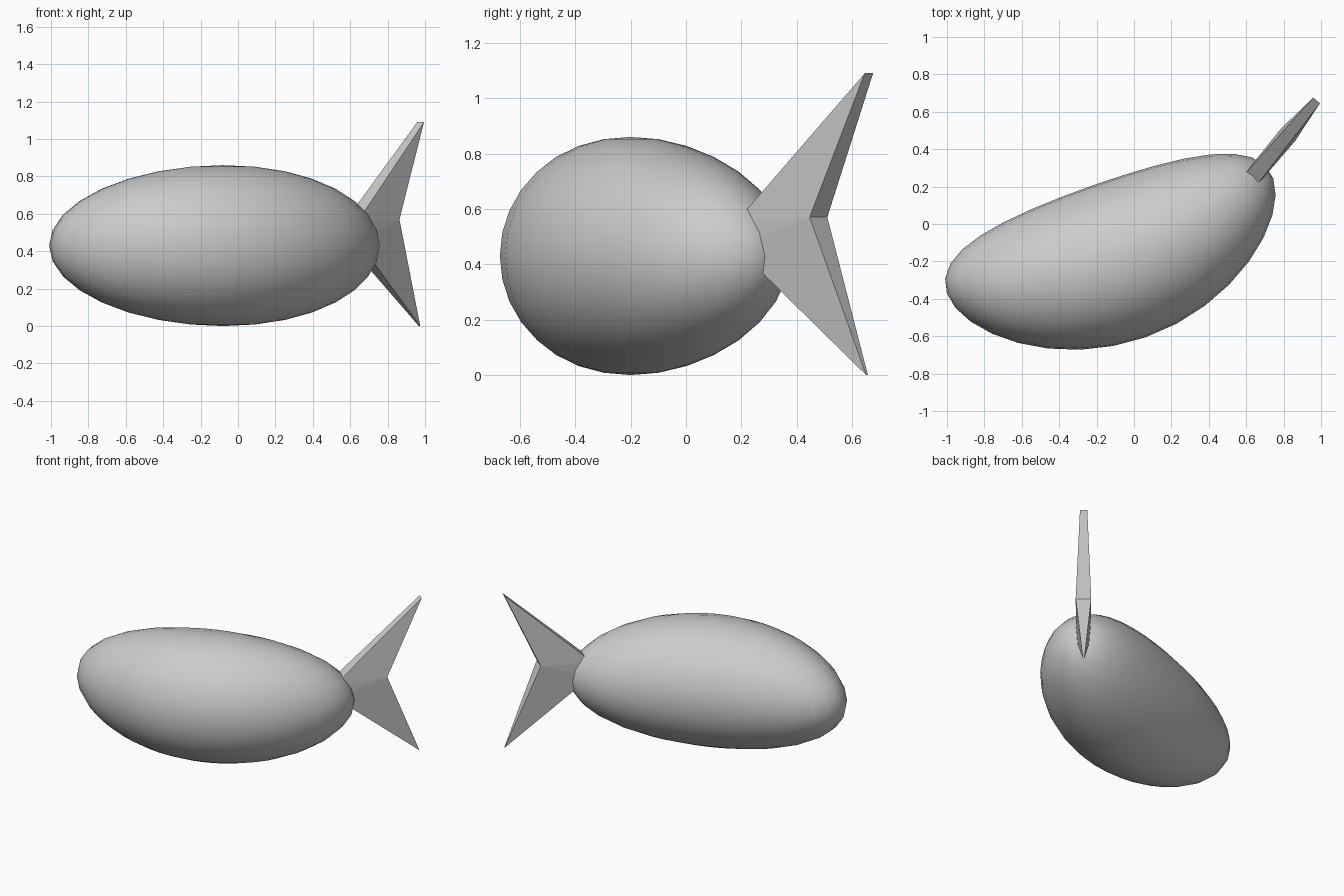
import bpy
import bmesh
import math
from mathutils import Vector

cube = bpy.data.objects.get("Cube")
if cube:
    bpy.data.objects.remove(cube, do_unlink=True)

grey = bpy.data.materials.new("plain grey")
grey.use_nodes = True
colour = (0.6, 0.6, 0.6, 1)
grey.diffuse_color = colour
grey.node_tree.nodes["Principled BSDF"].inputs["Base Color"].default_value = colour


def add_object(name, bm):
    bmesh.ops.recalc_face_normals(bm, faces=bm.faces)
    mesh = bpy.data.meshes.new(name)
    bm.to_mesh(mesh)
    bm.free()
    mesh.materials.append(grey)
    obj = bpy.data.objects.new(name, mesh)
    bpy.context.collection.objects.link(obj)
    return obj


# Body: a long sphere whose two ends curve toward the back
angle = math.radians(19.4)
along = Vector((math.cos(angle), math.sin(angle), 0))
across = Vector((-math.sin(angle), math.cos(angle), 0))
centre = Vector((-0.08, -0.2, 0.43))
length, radius, bend = 0.925, 0.43, 0.145

bm = bmesh.new()
bmesh.ops.create_uvsphere(bm, u_segments=32, v_segments=16, radius=1)
for v in bm.verts:
    x, y, z = v.co
    v.co = (centre + along * length * x
            + across * (radius * y + bend * x * x)
            + Vector((0, 0, radius * z)))
for f in bm.faces:
    f.smooth = True
add_object("body", bm)

# Tail fin: forked plate, (distance along fin, height, thickness)
root = Vector((0.635, 0.25, 0))
fin_dir = Vector((0.64, 0.77, 0)).normalized()
fin_side = Vector((fin_dir.y, -fin_dir.x, 0))
outline = [
    (-0.05, 0.555, 0.09),
    (0.534, 1.09, 0.047),
    (0.297, 0.57, 0.1),
    (0.525, 0.0, 0.01),
    (-0.05, 0.46, 0.09),
]

bm = bmesh.new()
sides = []
for sign in (1, -1):
    sides.append([bm.verts.new(root + fin_dir * t + fin_side * sign * thick / 2
                               + Vector((0, 0, h)))
                  for t, h, thick in outline])
n = len(outline)
for side in sides:
    # split each forked side at the notch
    bm.faces.new((side[0], side[1], side[2]))
    bm.faces.new((side[0], side[2], side[4]))
    bm.faces.new((side[2], side[3], side[4]))
for i in range(n):
    j = (i + 1) % n
    bm.faces.new((sides[0][i], sides[0][j], sides[1][j], sides[1][i]))
add_object("tail_fin", bm)
